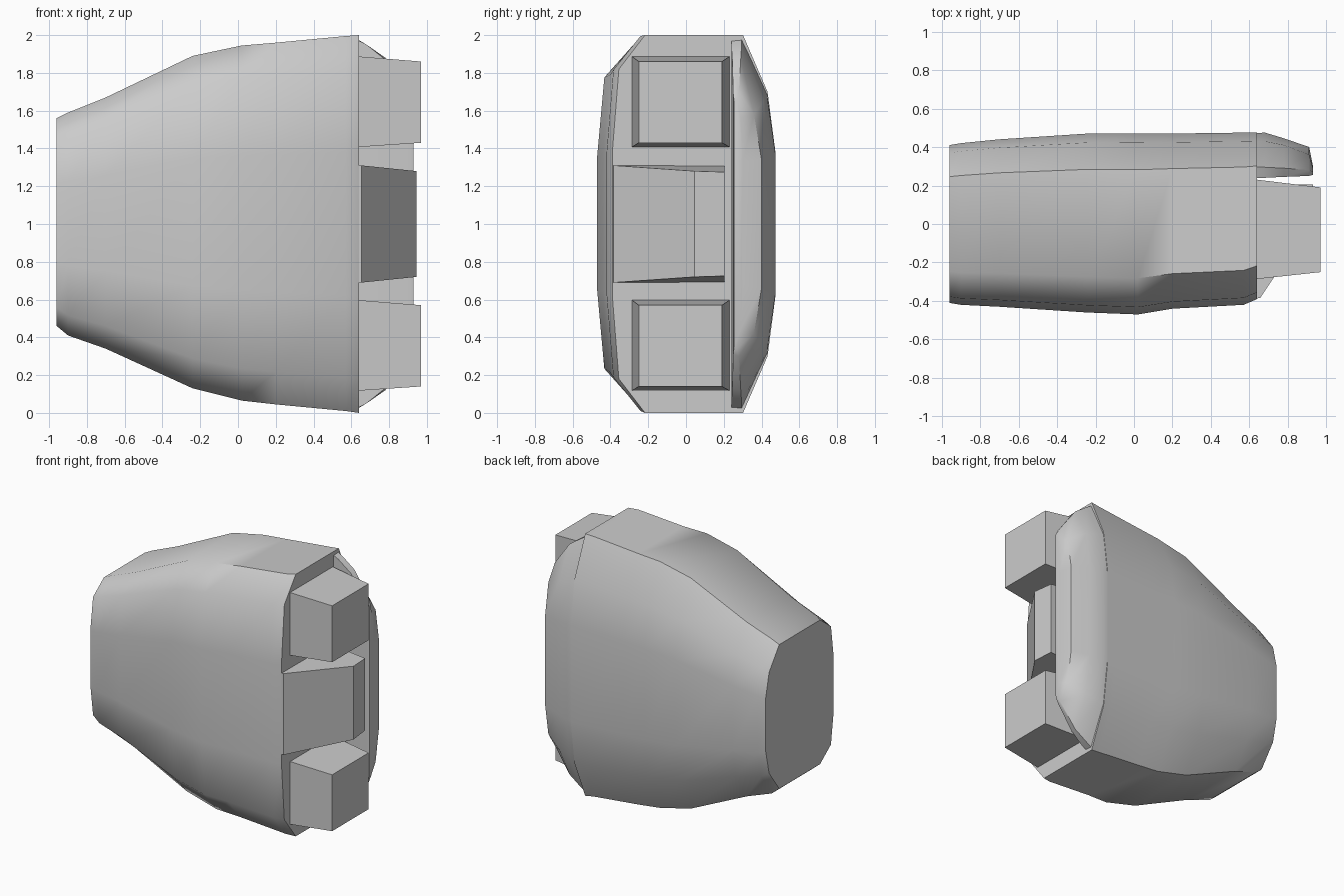
import bpy, bmesh, math

if "Cube" in bpy.data.objects:
    bpy.data.objects.remove(bpy.data.objects["Cube"])


def make(name, rings, smooth=True):
    """Skin a list of equal-length closed rings and cap both ends."""
    bm = bmesh.new()
    loops = [[bm.verts.new(p) for p in ring] for ring in rings]
    n = len(loops[0])
    for a, b in zip(loops, loops[1:]):
        for i in range(n):
            j = (i + 1) % n
            bm.faces.new((a[i], a[j], b[j], b[i]))
    bm.faces.new(loops[0])
    bm.faces.new(loops[-1])
    bmesh.ops.recalc_face_normals(bm, faces=bm.faces)
    mesh = bpy.data.meshes.new(name)
    bm.to_mesh(mesh)
    bm.free()
    obj = bpy.data.objects.new(name, mesh)
    bpy.context.collection.objects.link(obj)
    if smooth:
        bpy.ops.object.select_all(action='DESELECT')
        obj.select_set(True)
        bpy.context.view_layer.objects.active = obj
        bpy.ops.object.shade_smooth_by_angle(angle=math.radians(48))
    return obj


def mirrored(half):
    """Upper half profile, front to back, closed with its mirror image."""
    return half + [(u, -v) for u, v in reversed(half)]


# Main shell: rounded section swept along x (x, y front, y back, z low, z high)
profile = mirrored([(-1, .38), (-.92, .82), (-.6, 1), (.6, 1), (.9, .7), (1, .37)])
stations = [
    (-.96, -.41, .41, .46, 1.56),
    (-.90, -.42, .42, .41, 1.59),
    (-.70, -.43, .44, .34, 1.67),
    (-.24, -.46, .47, .13, 1.89),
    (.02, -.47, .47, .065, 1.945),
    (.20, -.44, .47, .045, 1.96),
    (.57, -.42, .475, .01, 1.995),
    (.64, -.39, .475, .0, 2.0),
]
rings = []
for x, y0, y1, z0, z1 in stations:
    rings.append([(x, (y0 + y1) / 2 + u * (y1 - y0) / 2,
                   (z0 + z1) / 2 + v * (z1 - z0) / 2) for u, v in profile])
make("main_shell", rings)

# Back guard continuing past the open end
guard = [
    (.62, [(.24, .98), (.295, .985), (.43, .69), (.472, .36)]),
    (.68, [(.24, .95), (.295, .95), (.43, .67), (.475, .36)]),
    (.78, [(.245, .87), (.29, .88), (.41, .65), (.445, .35)]),
    (.91, [(.25, .69), (.28, .70), (.36, .58), (.40, .34)]),
    (.93, [(.255, .65), (.27, .66), (.29, .56), (.30, .33)]),
]
make("back_guard", [[(x, y, 1 + v) for y, v in mirrored(half)] for x, half in guard])


def yz_rect(x, y0, y1, z0, z1):
    return [(x, y0, z0), (x, y1, z0), (x, y1, z1), (x, y0, z1)]


# Upper and lower tapered blocks
for name, zc in (("upper_block", 1.645), ("lower_block", .355)):
    make(name, [yz_rect(.60, -.29, .235, zc - .24, zc + .245),
                yz_rect(.97, -.25, .19, zc - .215, zc + .215)], False)

# Middle wedge with its slanted front
wedge = [(.60, -.39, .31), (.655, -.385, .31), (.945, .045, .28),
         (.93, .205, .275), (.60, .205, .31)]
make("middle_wedge", [[(x, y, 1 + s * h) for x, y, h in wedge] for s in (-1, 1)], False)
